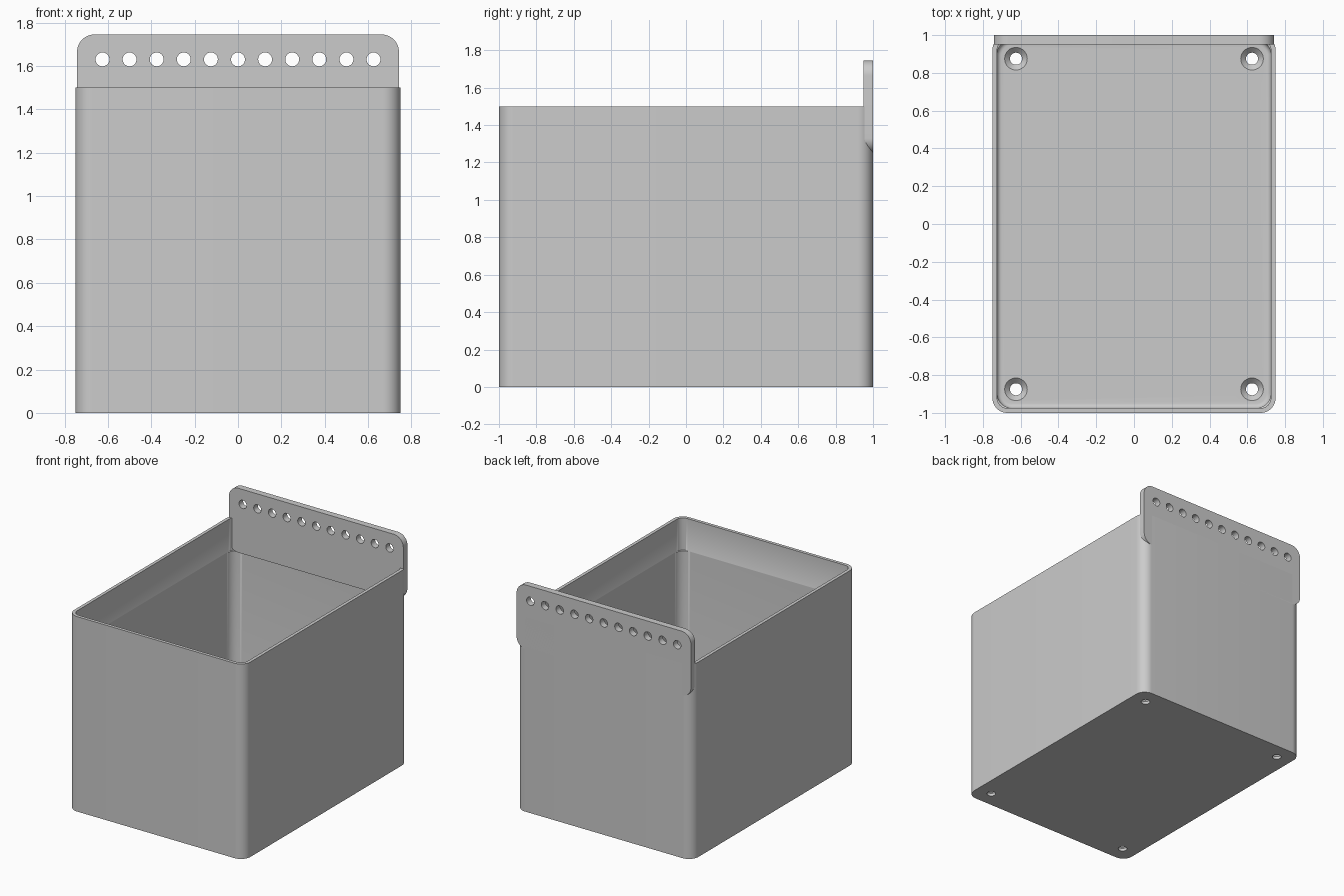
import bpy, bmesh, math
from mathutils import Matrix, Vector

if "Cube" in bpy.data.objects:
    bpy.data.objects.remove(bpy.data.objects["Cube"])

grey = bpy.data.materials.new("plain grey")
grey.use_nodes = True
COLOUR = (0.6, 0.6, 0.6, 1)
grey.diffuse_color = COLOUR
grey.node_tree.nodes["Principled BSDF"].inputs["Base Color"].default_value = COLOUR


def rounded_rect(half_w, half_h, radius, steps=12):
    """Outline of a rounded rectangle as 2D points."""
    points = []
    for i, (sx, sy) in enumerate([(1, 1), (-1, 1), (-1, -1), (1, -1)]):
        for k in range(steps + 1):
            a = math.pi / 2 * (i + k / steps)
            points.append((sx * (half_w - radius) + radius * math.cos(a),
                           sy * (half_h - radius) + radius * math.sin(a)))
    return points


def finish(name, bm):
    bmesh.ops.recalc_face_normals(bm, faces=bm.faces)
    mesh = bpy.data.meshes.new(name)
    bm.to_mesh(mesh)
    bm.free()
    mesh.materials.append(grey)
    obj = bpy.data.objects.new(name, mesh)
    bpy.context.collection.objects.link(obj)
    return obj


def loft(name, rings):
    """Skin a list of equal-length 3D rings and cap both ends."""
    bm = bmesh.new()
    loops = [[bm.verts.new(p) for p in ring] for ring in rings]
    for a, b in zip(loops, loops[1:]):
        for i in range(len(a)):
            j = (i + 1) % len(a)
            bm.faces.new((a[i], a[j], b[j], b[i]))
    bm.faces.new(loops[0])
    bm.faces.new(loops[-1])
    return finish(name, bm)


def cutter(name, places, r_low, r_high, depth, turn=Matrix()):
    """Hidden object with one round cutter at each place."""
    bm = bmesh.new()
    for place in places:
        bmesh.ops.create_cone(bm, cap_ends=True, segments=32, radius1=r_low,
                              radius2=r_high, depth=depth,
                              matrix=Matrix.Translation(Vector(place)) @ turn)
    obj = finish(name, bm)
    obj.hide_render = True
    obj.hide_set(True)
    return obj


def cut(obj, tool):
    mod = obj.modifiers.new(tool.name, 'BOOLEAN')
    mod.operation = 'DIFFERENCE'
    mod.solver = 'EXACT'
    mod.object = tool


def smooth(obj):
    bpy.ops.object.select_all(action='DESELECT')
    obj.select_set(True)
    bpy.context.view_layer.objects.active = obj
    for mod in list(obj.modifiers):
        bpy.ops.object.modifier_apply(modifier=mod.name)
    bpy.ops.object.shade_smooth_by_angle(angle=math.radians(30))


# Open bin: outer wall, rim, inner corner step, and a filleted floor
W, D, H, R = 0.75, 1.0, 1.5, 0.08
WALL, FLOOR, STEP, FILLET = 0.025, 0.05, 1.25, 0.025


def ring(inset, z, radius):
    return [(x, y, z) for x, y in rounded_rect(W - inset, D - inset, radius)]


rings = [ring(0, 0, R), ring(0, H, R), ring(WALL, H, R - WALL),
         ring(WALL, STEP + 0.003, R - WALL), ring(WALL, STEP, R)]
for k in range(6):
    a = math.pi / 2 * k / 5
    inset = FILLET * (1 - math.cos(a))
    rings.append(ring(WALL + inset, FLOOR + FILLET * (1 - math.sin(a)), R - inset))
body = loft("bin_body", rings)

# Countersunk screw holes in the floor
spots = [(x, y) for x in (-0.625, 0.625) for y in (-0.875, 0.875)]
cut(body, cutter("screw_hole_cutter", [(x, y, 0) for x, y in spots], 0.032, 0.032, 0.3))
cut(body, cutter("countersink_cutter", [(x, y, 0.04) for x, y in spots], 0.02, 0.08, 0.06))
smooth(body)

# Hanging plate on the back with a row of holes
LOW, TOP = 1.25, 1.745
outline = rounded_rect(0.742, (TOP - LOW) / 2, R)
plate = loft("hanging_plate", [[(x, y, z + (LOW + TOP) / 2) for x, z in outline]
                               for y in (0.95, 1.0)])
row = [(0.125 * i, 0.975, 1.63) for i in range(-5, 6)]
cut(plate, cutter("plate_hole_cutter", row, 0.032, 0.032, 0.2,
                  Matrix.Rotation(math.pi / 2, 4, 'X')))
smooth(plate)
